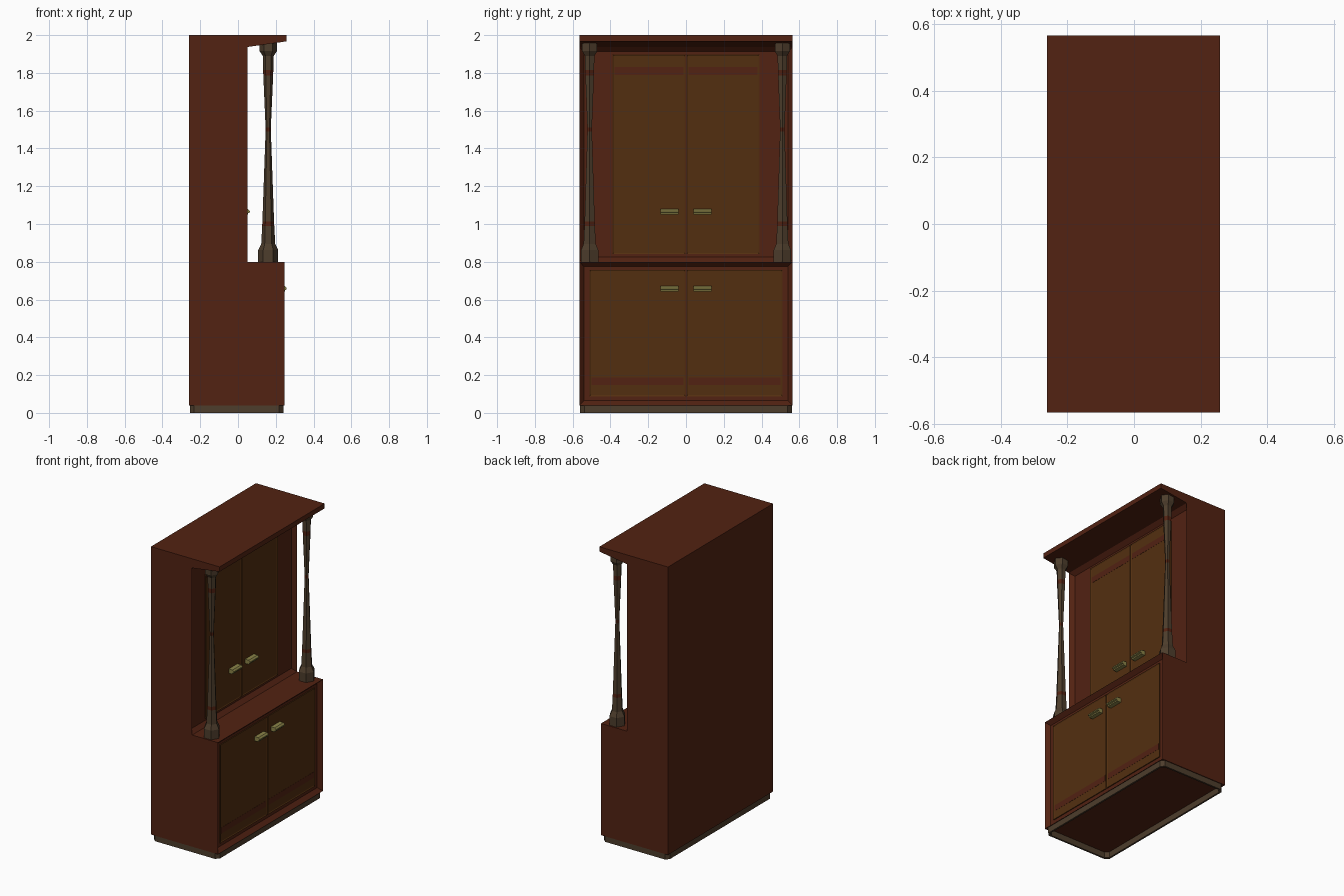
import bpy, bmesh, math
from mathutils import Vector

if "Cube" in bpy.data.objects:
    bpy.data.objects.remove(bpy.data.objects["Cube"])


def material(name, rgb):
    m = bpy.data.materials.new(name)
    m.diffuse_color = (*rgb, 1)
    m.use_nodes = True
    m.node_tree.nodes["Principled BSDF"].inputs["Base Color"].default_value = m.diffuse_color
    return m


WOOD = material("red brown wood", (0.085, 0.016, 0.006))
DOOR = material("golden brown wood", (0.086, 0.028, 0.005))
GREY = material("grey brown wood", (0.075, 0.047, 0.025))
BRASS = material("dull brass", (0.26, 0.23, 0.065))


def finish(bm, name, *mats):
    bmesh.ops.recalc_face_normals(bm, faces=bm.faces)
    me = bpy.data.meshes.new(name)
    bm.to_mesh(me)
    bm.free()
    for m in mats:
        me.materials.append(m)
    ob = bpy.data.objects.new(name, me)
    bpy.context.collection.objects.link(ob)
    return ob


def extrude_y(profile, y0, y1):
    """Prism from an x,z profile running from y0 to y1."""
    bm = bmesh.new()
    f = bm.faces.new([bm.verts.new((x, y0, z)) for x, z in profile])
    r = bmesh.ops.extrude_face_region(bm, geom=[f])
    verts = [v for v in r["geom"] if isinstance(v, bmesh.types.BMVert)]
    bmesh.ops.translate(bm, verts=verts, vec=(0, y1 - y0, 0))
    bmesh.ops.recalc_face_normals(bm, faces=bm.faces)
    return bm


def box(x0, x1, y0, y1, z0, z1):
    return extrude_y([(x0, z0), (x1, z0), (x1, z1), (x0, z1)], y0, y1)


# Carcass: stepped side profile, with both fronts sunk behind bevelled rims
bm = extrude_y([(-.26, .04), (.245, .04), (.245, .8), (.05, .8), (.05, 1.937),
                (.257, 1.967), (.257, 2), (-.26, 2)], -.565, .565)
fronts = [f for f in bm.faces
          if f.normal.x > .99 and f.calc_center_median().z < 1.9]
for f in fronts:
    bmesh.ops.inset_region(bm, faces=[f], thickness=.035, depth=-.027)
finish(bm, "cabinet_body", WOOD)

# Plinth: thin chamfered ring open underneath
bm = bmesh.new()


def chamfered(off):
    x0, x1, y, c = -.255 + off, .24 - off, .56 - off, .022
    return [(x0 + c, -y), (x1 - c, -y), (x1, -y + c), (x1, y - c),
            (x1 - c, y), (x0 + c, y), (x0, y - c), (x0, -y + c)]


rings = [[bm.verts.new((x, y, z)) for x, y in chamfered(off)]
         for off, z in ((0, 0), (0, .042), (.012, .042), (.012, 0))]
for k in range(4):
    a, b = rings[k], rings[(k + 1) % 4]
    for i in range(8):
        j = (i + 1) % 8
        bm.faces.new((a[i], a[j], b[j], b[i]))
finish(bm, "plinth", GREY)


# Doors with a thin sunk panel edge, a painted stripe and a pull handle
def door(name, side, x, half, z0, z1, stripe, handle_z):
    ya, yb = sorted((side * .003, side * half))
    bm = box(x - .01, x + .006, ya, yb, z0, z1)
    front = [f for f in bm.faces if f.normal.x > .99]
    bmesh.ops.inset_region(bm, faces=front, thickness=.01, depth=-.004)
    finish(bm, name + "_door", DOOR)
    bm = box(x + .001, x + .003, ya + .01, yb - .01, stripe - .02, stripe + .02)
    finish(bm, name + "_door_stripe", WOOD)
    ya, yb = sorted((side * .04, side * .135))
    prof = [(0, .016), (.03, .016), (.04, .006), (.04, -.002), (.03, -.005),
            (.03, -.013), (0, -.013)]
    bm = extrude_y([(x + px, handle_z + pz) for px, pz in prof], ya, yb)
    finish(bm, name + "_handle", BRASS)


for label, s in (("left", -1), ("right", 1)):
    door("upper_" + label, s, .023, .388, .84, 1.897, 1.81, 1.063)
    door("lower_" + label, s, .218, .51, .088, .757, .168, .655)

# Turned columns: six-sided, with red bands (radius, height, band above)
PROFILE = [(.053, .8, 0), (.053, .862, 0), (.037, .895, 0), (.032, .99, 1),
           (.031, 1.013, 0), (.014, 1.49, 1), (.014, 1.512, 0),
           (.026, 1.785, 1), (.027, 1.815, 0), (.029, 1.89, 0),
           (.046, 1.915, 0), (.046, 1.96, 0)]
for label, s in (("left", -1), ("right", 1)):
    bm = bmesh.new()
    rings = [[bm.verts.new((.16 + r * math.cos(i * math.pi / 3),
                            s * .51 + r * math.sin(i * math.pi / 3), z))
              for i in range(6)] for r, z, _ in PROFILE]
    for k in range(len(rings) - 1):
        for i in range(6):
            j = (i + 1) % 6
            f = bm.faces.new((rings[k][i], rings[k][j],
                              rings[k + 1][j], rings[k + 1][i]))
            f.material_index = PROFILE[k][2]
    bm.faces.new(rings[0])
    bm.faces.new(rings[-1])
    finish(bm, label + "_column", GREY, WOOD)
